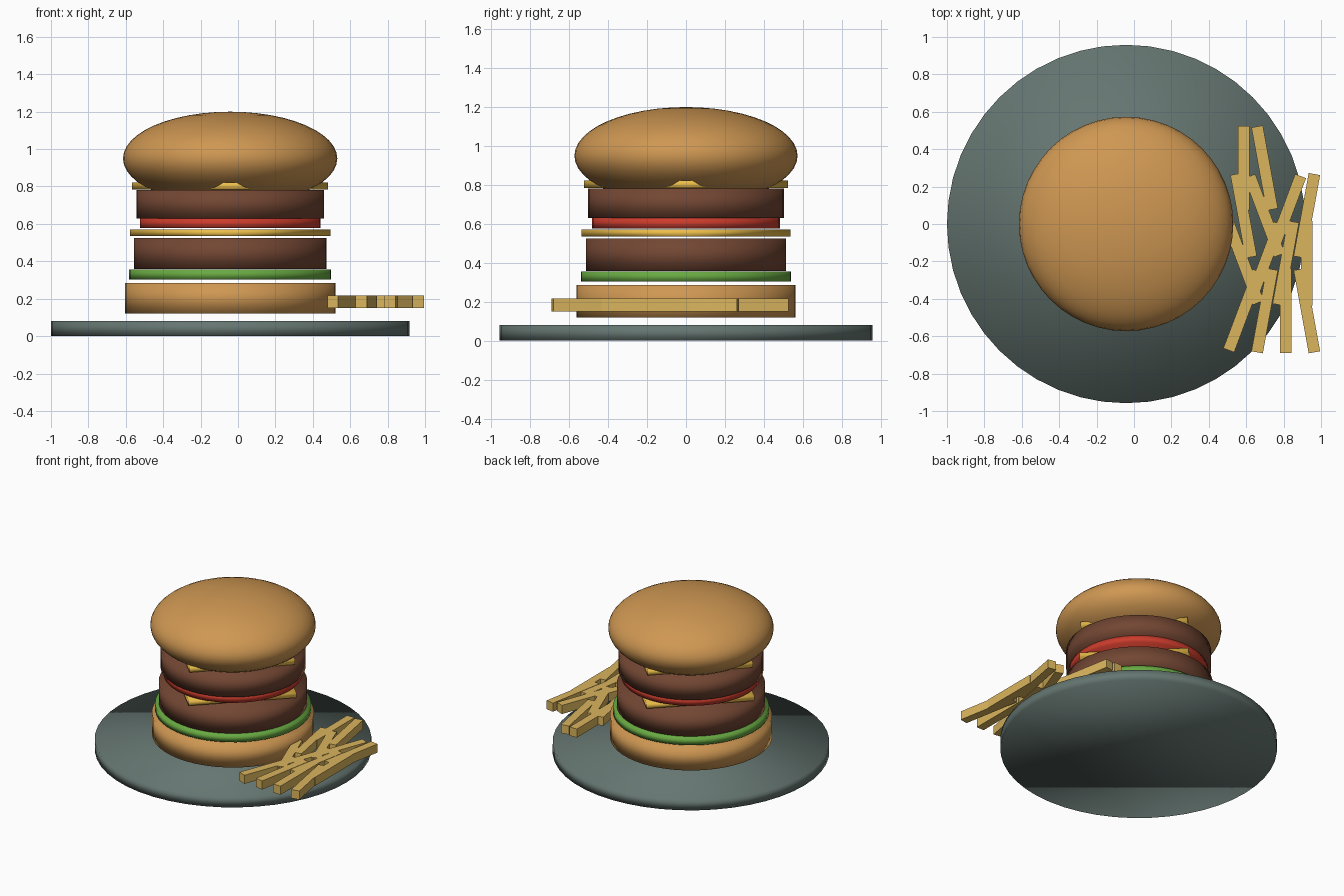
import bpy

if "Cube" in bpy.data.objects:
    bpy.data.objects.remove(bpy.data.objects["Cube"])

CX = -0.042  # stack axis


def material(name, rgb):
    m = bpy.data.materials.new(name)
    m.diffuse_color = (*rgb, 1)
    m.use_nodes = True
    m.node_tree.nodes["Principled BSDF"].inputs["Base Color"].default_value = m.diffuse_color
    return m


plate_m = material("plate_grey", (0.13, 0.18, 0.165))
bun_m = material("bun_tan", (0.62, 0.31, 0.085))
meat_m = material("meat_brown", (0.17, 0.062, 0.033))
green_m = material("leaf_green", (0.14, 0.40, 0.055))
red_m = material("tomato_red", (0.60, 0.045, 0.025))
cheese_m = material("cheese_yellow", (0.85, 0.52, 0.07))
fry_m = material("fry_gold", (0.70, 0.46, 0.11))


def finish(name, mat, smooth=True):
    ob = bpy.context.object
    ob.name = name
    ob.data.materials.append(mat)
    if smooth:
        bpy.ops.object.shade_smooth()
    return ob


def disc(name, mat, r, z0, z1, sides=48):
    bpy.ops.mesh.primitive_cylinder_add(vertices=sides, radius=r, depth=z1 - z0,
                                        location=(CX, 0, (z0 + z1) / 2))
    return finish(name, mat)


# Plate and stacked layers; the cheese slices are squares with corners on the axes
disc("plate", plate_m, 0.958, 0.0, 0.08)
disc("bottom_bun", bun_m, 0.562, 0.12, 0.285)
disc("lettuce", green_m, 0.54, 0.303, 0.355)
disc("lower_patty", meat_m, 0.514, 0.358, 0.524)
disc("lower_cheese", cheese_m, 0.536, 0.535, 0.571, 4)
disc("tomato", red_m, 0.482, 0.577, 0.63)
disc("upper_patty", meat_m, 0.502, 0.63, 0.782)
disc("upper_cheese", cheese_m, 0.524, 0.785, 0.822, 4)

# Top bun: flattened sphere
bpy.ops.mesh.primitive_uv_sphere_add(segments=48, ring_count=24, radius=1,
                                     location=(CX, 0, 0.95))
bpy.context.object.scale = (0.573, 0.573, 0.25)
finish("top_bun", bun_m)

# Fries: four columns in overlapping rows, with a repeating fan of angles
for i in range(14):
    col, row = i % 4, i // 4
    bpy.ops.mesh.primitive_cube_add(
        size=1, location=(0.586 + 0.1127 * col, -0.464 + 0.2545 * row, 0.183),
        rotation=(0, 0, (i % 5 - 2) * 0.18))
    bpy.context.object.scale = (0.062, 0.451, 0.066)
    finish(f"fry_{i + 1}", fry_m, smooth=False)
